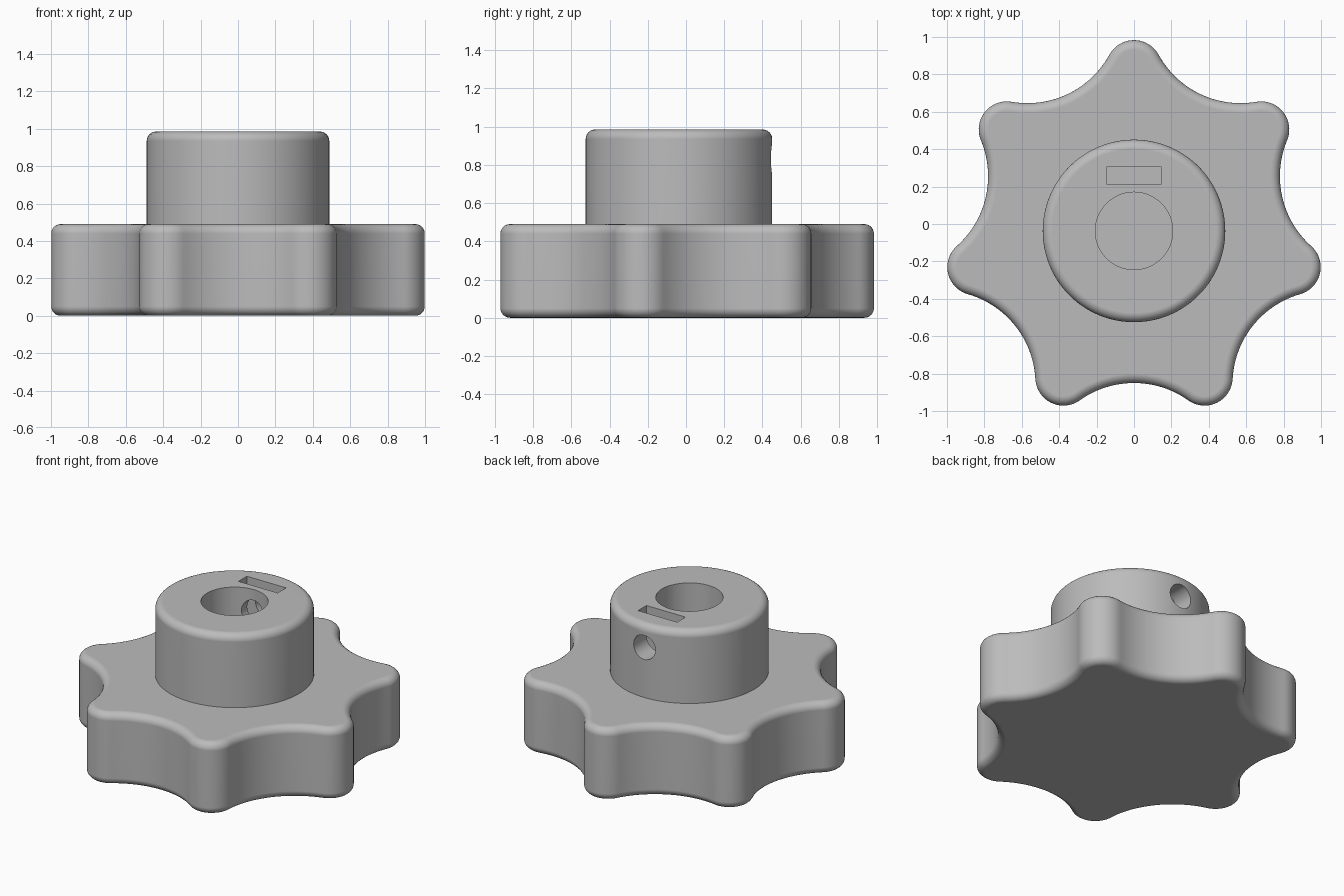
import bpy, bmesh
from math import sin, cos, pi, atan2, radians
from mathutils import Vector, Matrix

cube = bpy.data.objects.get("Cube")
if cube:
    bpy.data.objects.remove(cube, do_unlink=True)

CY = -0.037                    # y of the hub axis
LOBES, TIP, LOBE_R, VALLEY = 7, 1.02, 0.15, 0.813
BASE_TOP, HUB_TOP, HUB_R, FILLET = 0.49, 0.985, 0.488, 0.05

grey = bpy.data.materials.new("grey plastic")
grey.use_nodes = True
grey.diffuse_color = (0.5, 0.5, 0.5, 1)
grey.node_tree.nodes["Principled BSDF"].inputs["Base Color"].default_value = (0.5, 0.5, 0.5, 1)


def make_object(name, bm):
    bmesh.ops.recalc_face_normals(bm, faces=bm.faces)
    mesh = bpy.data.meshes.new(name)
    bm.to_mesh(mesh)
    bm.free()
    mesh.materials.append(grey)
    obj = bpy.data.objects.new(name, mesh)
    bpy.context.collection.objects.link(obj)
    return obj


def loft(name, outline, levels):
    """Closed solid through outline(inset) at each (inset, z) level."""
    bm = bmesh.new()
    rings = [[bm.verts.new((x, y + CY, z)) for x, y in outline(d)] for d, z in levels]
    n = len(rings[0])
    for low, high in zip(rings, rings[1:]):
        for i in range(n):
            j = (i + 1) % n
            bm.faces.new((low[i], low[j], high[j], high[i]))
    bm.faces.new(rings[0][::-1])
    bm.faces.new(rings[-1])
    return make_object(name, bm)


def circle(radius, n=112):
    return lambda d: [((radius - d) * cos(2 * pi * i / n), (radius - d) * sin(2 * pi * i / n))
                      for i in range(n)]


def star(d):
    """Round lobes joined by tangent scoops, inset by d."""
    half = pi / LOBES
    r = TIP - LOBE_R
    lobe = Vector((r, 0))
    # scoop radius that makes the scoop tangent to both lobes
    p = VALLEY - r * cos(half)
    big = (p * p + (r * sin(half)) ** 2 - LOBE_R ** 2) / (2 * (LOBE_R - p))
    scoop = Vector((cos(half), sin(half))) * (VALLEY + big)
    t = atan2(scoop.y - lobe.y, scoop.x - lobe.x)
    na, nb = 20, 24
    unit = []
    for i in range(na + 1):
        a = -t + 2 * t * i / na
        unit.append(lobe + Vector((cos(a), sin(a))) * (LOBE_R - d))
    for i in range(1, nb):
        a = pi + t + 2 * (half - t) * i / nb
        unit.append(scoop + Vector((cos(a), sin(a))) * (big + d))
    points = []
    for k in range(LOBES):
        turn = Matrix.Rotation(pi / 2 + 2 * half * k, 2)
        points += [turn @ v for v in unit]
    return points


def rounded(z, direction, steps=6):
    """Fillet levels starting at the cap and ending on the wall."""
    return [(FILLET * (1 - sin(u)), z + direction * FILLET * (1 - cos(u)))
            for u in (pi / 2 * i / steps for i in range(steps + 1))]


def boolean(target, tool, operation):
    mod = target.modifiers.new(operation.lower(), 'BOOLEAN')
    mod.operation = operation
    mod.solver = 'EXACT'
    mod.object = tool
    bpy.context.view_layer.objects.active = target
    bpy.ops.object.modifier_apply(modifier=mod.name)
    bpy.data.objects.remove(tool, do_unlink=True)


# Lobed grip and hub
knob = loft("knob", star, rounded(0, 1) + rounded(BASE_TOP, -1)[::-1])
hub = loft("hub", circle(HUB_R), [(0, 0.3)] + rounded(HUB_TOP, -1)[::-1])
boolean(knob, hub, 'UNION')

# Shaft bore
boolean(knob, loft("bore_cutter", circle(0.207, 64), [(0, 0.25), (0, 1.2)]), 'DIFFERENCE')

# Nut slot
bm = bmesh.new()
bmesh.ops.create_cube(bm, size=1, matrix=Matrix.Translation((0, 0.26, 0.885))
                      @ Matrix.Diagonal((0.294, 0.09, 0.4, 1)))
boolean(knob, make_object("slot_cutter", bm), 'DIFFERENCE')

# Set screw hole through the back of the hub
bm = bmesh.new()
bmesh.ops.create_cone(bm, cap_ends=True, segments=32, radius1=0.082, radius2=0.082, depth=0.6,
                      matrix=Matrix.Translation((0, 0.3, 0.83)) @ Matrix.Rotation(pi / 2, 4, 'X'))
boolean(knob, make_object("screw_hole_cutter", bm), 'DIFFERENCE')

# Smooth shading with crisp rims
bpy.ops.object.select_all(action='DESELECT')
knob.select_set(True)
bpy.context.view_layer.objects.active = knob
bpy.ops.object.shade_smooth_by_angle(angle=radians(30))
weighted = knob.modifiers.new("weighted normals", 'WEIGHTED_NORMAL')
weighted.keep_sharp = True
